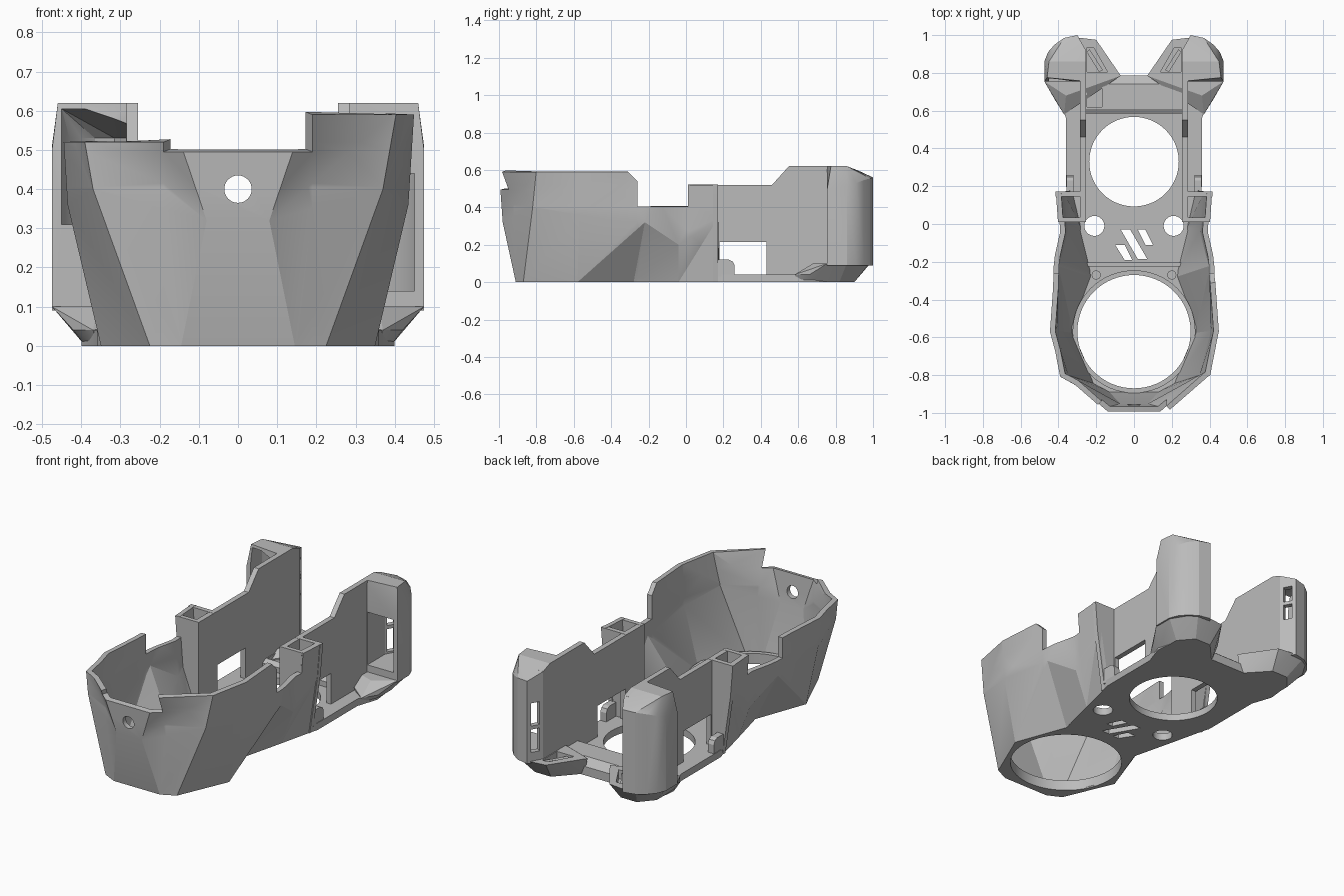
import bpy, bmesh, math
from mathutils import Matrix

if "Cube" in bpy.data.objects:
    bpy.data.objects.remove(bpy.data.objects["Cube"])

grey = bpy.data.materials.new("plain_grey")
grey.diffuse_color = (0.5, 0.5, 0.5, 1)
grey.use_nodes = True
grey.node_tree.nodes["Principled BSDF"].inputs["Base Color"].default_value = grey.diffuse_color


def make(name, bm):
    me = bpy.data.meshes.new(name)
    bm.to_mesh(me)
    bm.free()
    ob = bpy.data.objects.new(name, me)
    bpy.context.collection.objects.link(ob)
    me.materials.append(grey)
    return ob


def prism(name, pts, lo, hi, axis="z"):
    """Polygon extruded from lo to hi: (x, y) along z, or (y, z) along x."""
    bm = bmesh.new()
    put = (lambda a, b, h: (a, b, h)) if axis == "z" else (lambda a, b, h: (h, a, b))
    low = [bm.verts.new(put(a, b, lo)) for a, b in pts]
    top = [bm.verts.new(put(a, b, hi)) for a, b in pts]
    bm.faces.new(low)
    bm.faces.new(top)
    for i in range(len(pts)):
        j = (i + 1) % len(pts)
        bm.faces.new((low[i], low[j], top[j], top[i]))
    bmesh.ops.recalc_face_normals(bm, faces=bm.faces)
    return make(name, bm)


def box(name, x0, x1, y0, y1, z0, z1):
    return prism(name, [(x0, y0), (x1, y0), (x1, y1), (x0, y1)], z0, z1)


def cylinder(name, x, y, r, z0, z1, n=64):
    return prism(name, [(x + r * math.cos(2 * math.pi * i / n),
                         y + r * math.sin(2 * math.pi * i / n)) for i in range(n)], z0, z1)


def hull(name, pts):
    bm = bmesh.new()
    for p in pts:
        bm.verts.new(p)
    bmesh.ops.convex_hull(bm, input=bm.verts)
    loose = [v for v in bm.verts if not v.link_faces]
    bmesh.ops.delete(bm, geom=loose, context="VERTS")
    bmesh.ops.dissolve_limit(bm, angle_limit=0.01, verts=bm.verts, edges=bm.edges)
    bmesh.ops.recalc_face_normals(bm, faces=bm.faces)
    return make(name, bm)


def apply(ob, kind, **settings):
    mod = ob.modifiers.new("step", kind)
    for k, v in settings.items():
        setattr(mod, k, v)
    bpy.context.view_layer.objects.active = ob
    bpy.ops.object.modifier_apply(modifier=mod.name)


def cut(ob, *cutters):
    for c in cutters:
        apply(ob, "BOOLEAN", operation="DIFFERENCE", solver="EXACT", object=c)
        bpy.data.objects.remove(c)


def side(pts, s):
    return [(s * p[0],) + tuple(p[1:]) for p in pts]


# Faceted front bowl: three half outlines, mirrored and lofted with triangles
rings = [
    [(.35, .17, 0), (.30, -.04, 0), (.24, -.28, 0), (.35, -.58, 0), (.225, -.87, 0), (.145, -.91, 0)],
    [(.40, .17, .34), (.375, -.04, .20), (.425, -.22, .32), (.435, -.57, .36), (.37, -.82, .40),
     (.08, -.98, .32)],
    [(.42, .17, .6), (.405, -.04, .6), (.425, -.22, .6), (.45, -.57, .6), (.405, -.80, .6),
     (.175, -1.0, .6)],
]
bm = bmesh.new()
rows = [[bm.verts.new(p) for p in half + side(half[::-1], -1)] for half in rings]
for a, b in zip(rows, rows[1:]):
    for i in range(11):
        a0, a1, b0, b1 = a[i], a[i + 1], b[i], b[i + 1]
        if i == 5:
            bm.faces.new((a0, b0, b1, a1))
        elif i < 5:
            bm.faces.new((a0, b0, a1))
            bm.faces.new((a1, b0, b1))
        else:
            bm.faces.new((a0, b0, b1))
            bm.faces.new((a0, b1, a1))
# Trim the rim: split along the step lines, then drop everything above the rim height
for co, no in (((0, 0, .59), (0, 0, 1)), ((0, 0, .52), (0, 0, 1)), ((0, 0, .495), (0, 0, 1)),
               ((0, 0, .405), (0, 0, 1)), ((0, -.26, 0), (0, 1, 0)), ((0, .01, 0), (0, 1, 0)),
               ((.19, 0, 0), (1, 0, 0)), ((-.19, 0, 0), (1, 0, 0)), ((0, -.31, .59), (0, 1, 1))):
    bmesh.ops.bisect_plane(bm, geom=bm.verts[:] + bm.edges[:] + bm.faces[:], dist=1e-5,
                           plane_co=co, plane_no=no)


def rim(x, y):
    if abs(x) < .19 and y < -.7:
        return .495
    if y > -.26:
        return .52 if y > .01 else .405
    return min(.59 if x > 0 else .52, .59 - (y + .31))


above = [f for f in bm.faces
         if f.calc_center_median().z > rim(*f.calc_center_median().xy)]
bmesh.ops.delete(bm, geom=above, context="FACES")
bowl = make("front_bowl", bm)
apply(bowl, "SOLIDIFY", thickness=0.028, offset=-1, use_even_offset=True)
hole = cylinder("c", 0, 0, .035, -.2, .2, 32)
hole.data.transform(Matrix.Translation((0, -1, .40)) @ Matrix.Rotation(math.pi / 2, 4, "X"))
cut(bowl, hole)

# Floor plate with round openings and slanted vents
half = [(.145, -.91), (.225, -.87), (.35, -.58), (.24, -.28), (.35, .17),
        (.36, .20), (.36, .56), (.40, .68), (.39, .77), (.26, .78)]
floor = prism("floor_plate", half + [(-x, y) for x, y in half[::-1]], 0, .04)
vents = [[(-.07, -.03), (-.02, -.03), (.07, -.185), (.02, -.185)],
         [(.02, -.03), (.06, -.03), (.10, -.11), (.06, -.11)],
         [(-.10, -.11), (-.05, -.11), (-.01, -.19), (-.05, -.19)]]
cut(floor, cylinder("c", 0, -.57, .30, -1, 1), cylinder("c", 0, .33, .237, -1, 1),
    *[cylinder("c", s * .21, -.01, .053, -1, 1, 32) for s in (1, -1)],
    *[prism("c", v, -1, 1) for v in vents])

# Raised lip round the big opening, and a low rib behind it
lip = cylinder("opening_lip", 0, -.57, .325, .035, .06)
cut(lip, cylinder("c", 0, -.57, .30, -1, 1))
box("cross_rib", -.25, .25, -.225, -.205, .03, .055)

# Rear cross bar with a shallow recess
bar = prism("rear_bar", [(.585, .02), (.585, .07), (.61, .085), (.74, .085), (.785, .05), (.785, 0),
                         (.60, 0)], -.26, .26, "x")
cut(bar, box("c", -.25, -.17, .62, .73, .06, .2), cylinder("c", 0, .33, .237, -1, 1))

for s, tag in ((1, "right"), (-1, "left")):
    # Long inner wall with window
    wall = prism(tag + "_inner_wall",
                 [(.01, .01), (.01, .52), (.46, .52), (.55, .62), (.86, .62), (.92, .597),
                  (.92, .10), (.88, .01)], s * .255, s * .285, "x")
    cut(wall, box("c", -1, 1, .18, .43, .04, .215))

    # Pocket end walls joining inner wall and bowl
    for part, y0, y1, xb, xm, xt in (("front", .01, .035, .30, .385, .395),
                                     ("back", .145, .172, .35, .40, .415)):
        hull(f"{tag}_pocket_{part}",
             side([(x, y, z) for y in (y0, y1)
                   for x, z in ((.255, .0), (xb, 0), (xm, .34), (xt, .521), (.255, .521))], s))

    # Round-topped tab on the ledge outside the window
    prism(tag + "_tab", [(.17, .03), (.17, .12), (.23, .12), (.25, .11), (.26, .09), (.26, .03)],
          s * .32, s * .357, "x")

    # Small floor bosses
    cylinder(tag + "_boss", s * .165, -.11, .053, .03, .046, 32)
    cylinder(tag + "_stud", s * .20, -.27, .024, .03, .05, 24)

    # Hollow rear post with sloped top
    outline = [(.255, .755), (.475, .755), (.475, .86), (.455, .91), (.42, .95), (.37, .985),
               (.30, 1.0), (.255, .92)]
    pts = [(x, y, .09) for x, y in outline]
    pts += [(.475, .755, .50), (.475, .86, .51), (.455, .91, .53), (.42, .95, .545),
            (.37, .985, .555), (.30, 1.0, .56), (.255, .92, .597), (.46, .775, .62),
            (.255, .755, .62), (.255, .86, .62), (.45, .86, .62)]
    post = hull(tag + "_rear_post", side(pts, s))
    lo, hi, back = (.14, .44, .44) if s > 0 else (.31, .605, .53)
    inner = [(.286, .6), (.45, .6), (.45, .86), (.43, .90), (.40, .93), (.365, .955),
             (.315, .965), (.286, .915)]
    cavity = hull("c", side([(x, y, lo) for x, y in inner]
                            + [(x, y, hi if y < .87 else back) for x, y in inner], s))
    # Two upright slots through the slanted inner back face
    mid = (lo + back) / 2
    slot = side([(.213, .967), (.317, .909), (.340, .951), (.236, 1.009)], s)
    cut(post, cavity, prism("c", slot, lo + .01, mid - .01), prism("c", slot, mid + .01, back - .01))

    # Chamfered hollow foot under the post
    low = [(.10, .77), (.36, .60), (.39, .68), (.39, .82), (.32, .90), (.22, .90)]
    high = [(.07, .785), (.36, .68), (.475, .755), (.475, .86), (.42, .95), (.37, .98), (.28, .985),
            (.20, .975)]
    foot = hull(tag + "_foot", side([(x, y, 0) for x, y in low]
                                    + [(.42, .66, .04), (.37, .58, .04)]
                                    + [(x, y, .10) for x, y in high], s))
    cut(foot, prism("c", side([(.14, .805), (.25, .805), (.25, .935), (.215, .935)], s), .05, .5),
        cylinder("c", 0, .33, .237, -1, 1))
    # Slanted rib in the foot
    prism(tag + "_foot_rib", side([(.165, .815), (.185, .805), (.25, .91), (.235, .925)], s), .04, .09)

# Smooth gentle curves, keep hard edges sharp
for ob in bpy.context.scene.objects:
    bpy.ops.object.select_all(action="DESELECT")
    ob.select_set(True)
    bpy.context.view_layer.objects.active = ob
    bpy.ops.object.shade_smooth_by_angle(angle=math.radians(20))
